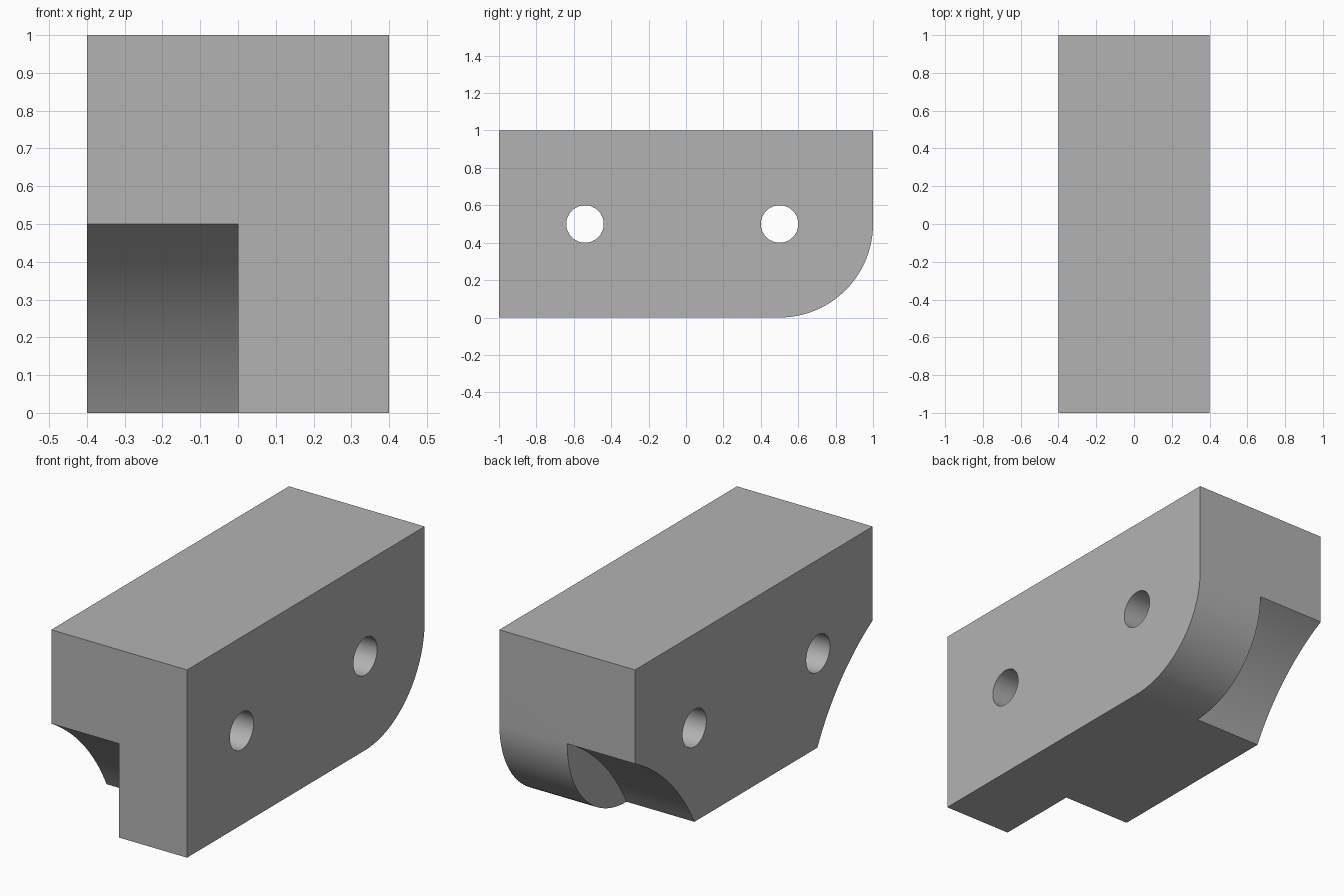
import bpy, bmesh, math
from mathutils import Vector

if "Cube" in bpy.data.objects:
    bpy.data.objects.remove(bpy.data.objects["Cube"], do_unlink=True)

grey = bpy.data.materials.new("plain grey")
grey.use_nodes = True
colour = (0.45, 0.45, 0.45, 1)
grey.diffuse_color = colour
grey.node_tree.nodes["Principled BSDF"].inputs["Base Color"].default_value = colour


def arc(start, end, radius, steps=24):
    """Points (y, z) from start to end, turning counter-clockwise about the centre."""
    a, b = Vector(start), Vector(end)
    half = (b - a) / 2
    rise = math.sqrt(max(radius ** 2 - half.length_squared, 0))
    centre = a + half + Vector((-half.y, half.x)).normalized() * rise
    first = a - centre
    sweep = 2 * math.asin(min(half.length / radius, 1))
    points = []
    for i in range(steps + 1):
        t = sweep * i / steps
        c, s = math.cos(t), math.sin(t)
        points.append((centre.x + first.x * c - first.y * s,
                       centre.y + first.x * s + first.y * c))
    return points


def prism(name, profile, x0, x1):
    """Extrude a (y, z) profile along x."""
    bm = bmesh.new()
    face = bm.faces.new([bm.verts.new((x0, y, z)) for y, z in profile])
    out = bmesh.ops.extrude_face_region(bm, geom=[face])
    moved = [v for v in out["geom"] if isinstance(v, bmesh.types.BMVert)]
    bmesh.ops.translate(bm, verts=moved, vec=(x1 - x0, 0, 0))
    bmesh.ops.recalc_face_normals(bm, faces=bm.faces)
    mesh = bpy.data.meshes.new(name)
    bm.to_mesh(mesh)
    bm.free()
    mesh.materials.append(grey)
    obj = bpy.data.objects.new(name, mesh)
    bpy.context.collection.objects.link(obj)
    return obj


def combine(target, other, operation):
    bpy.context.view_layer.objects.active = target
    mod = target.modifiers.new(operation, "BOOLEAN")
    mod.operation, mod.solver, mod.object = operation, "EXACT", other
    bpy.ops.object.modifier_apply(modifier=mod.name)
    bpy.data.objects.remove(other, do_unlink=True)


# Right half: square front, rounded lower back corner
right_profile = [(-1, 1), (-1, 0)] + arc((0.5, 0), (1, 0.5), 0.5) + [(1, 1)]
block = prism("hinge_block", right_profile, 0, 0.4)

# Left half: hollowed lower corners at both ends
front_hollow = arc((-0.535, 0), (-1, 0.5), 1.2)[::-1]
back_hollow = arc((1, 0.5), (0.5, 0), 1.2)[::-1]
left_profile = [(-1, 1)]
left_profile += [(y, z) for y, z in arc((-0.535, 0), (-1, 0.5), 1.2)][::-1]
left_profile += back_hollow + [(1, 1)]
left_half = prism("left_half", left_profile, -0.4, 0)
combine(block, left_half, "UNION")

# Pin holes through both halves
for y in (-0.54, 0.5):
    ring = [(y + 0.1 * math.cos(math.tau * i / 48), 0.5 + 0.1 * math.sin(math.tau * i / 48))
            for i in range(48)]
    combine(block, prism("pin_hole", ring, -0.6, 0.6), "DIFFERENCE")

bpy.ops.object.select_all(action="DESELECT")
block.select_set(True)
bpy.context.view_layer.objects.active = block
bpy.ops.object.shade_smooth_by_angle(angle=math.radians(30))
